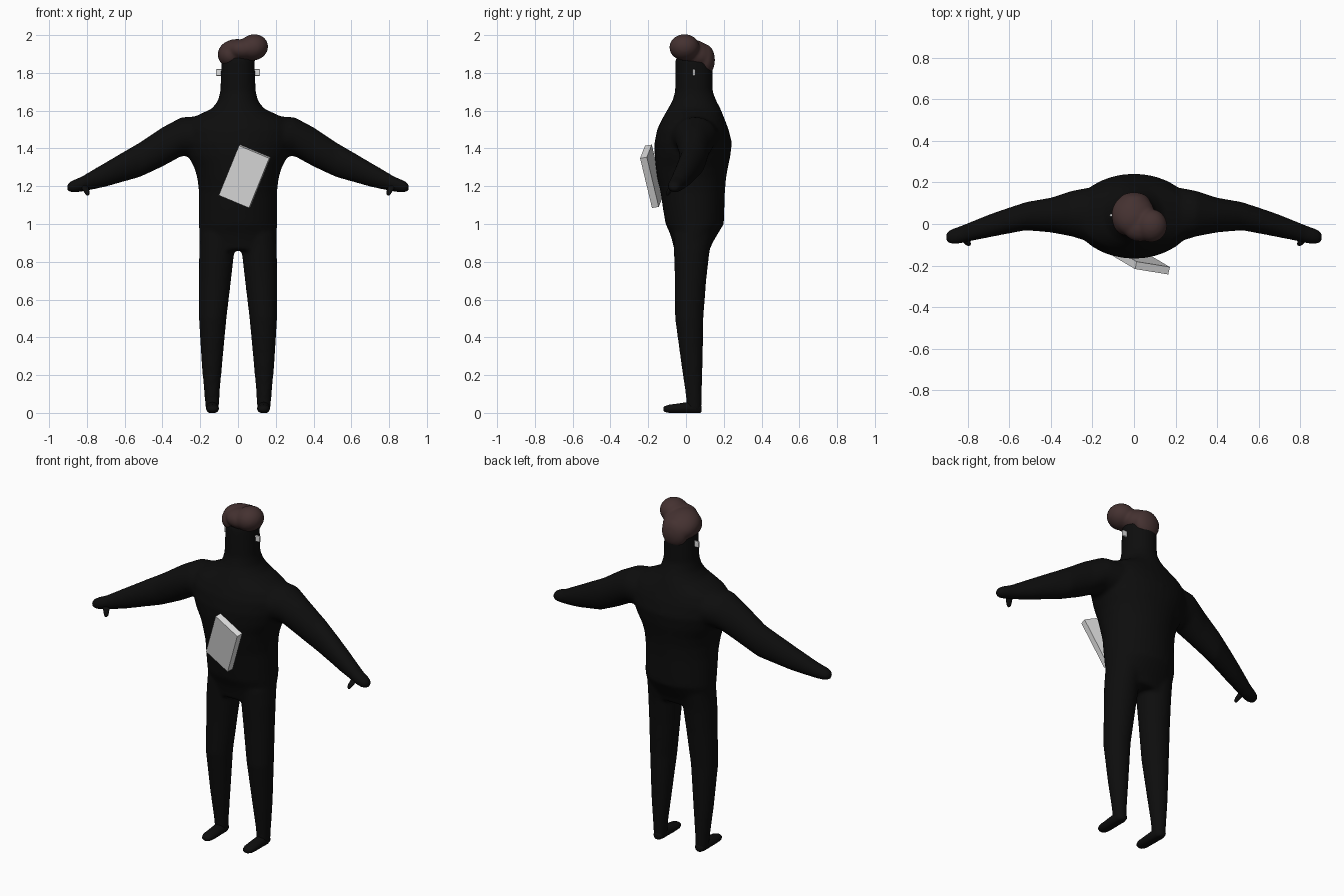
import bpy, bmesh, math
from mathutils import Vector, Matrix


def material(name, rgb):
    m = bpy.data.materials.new(name)
    m.diffuse_color = (*rgb, 1)
    return m


BLACK = material("black cloth", (0.004, 0.004, 0.004))
BROWN = material("dark brown hair", (0.058, 0.031, 0.030))
GREY = material("light grey", (0.75, 0.75, 0.75))


def finish(name, bm, mat, smooth=True):
    bmesh.ops.recalc_face_normals(bm, faces=bm.faces)
    me = bpy.data.meshes.new(name)
    bm.to_mesh(me)
    bm.free()
    me.materials.append(mat)
    for p in me.polygons:
        p.use_smooth = smooth
    ob = bpy.data.objects.new(name, me)
    bpy.context.collection.objects.link(ob)
    return ob


def loft(bm, rings, axis, n=32, sx=1):
    """Ellipse rings (pos, centre a, radius a, centre b, radius b) along an axis."""
    loops = []
    for pos, ca, ra, cb, rb in rings:
        loop = []
        for i in range(n):
            t = 2 * math.pi * i / n
            a, b = ca + ra * math.cos(t), cb + rb * math.sin(t)
            x, y, z = {"x": (pos, a, b), "y": (a, pos, b), "z": (a, b, pos)}[axis]
            loop.append(bm.verts.new((x * sx, y, z)))
        loops.append(loop)
    for l0, l1 in zip(loops, loops[1:]):
        for i in range(n):
            j = (i + 1) % n
            bm.faces.new((l0[i], l0[j], l1[j], l1[i]))
    bm.faces.new(loops[0][::-1])
    bm.faces.new(loops[-1])
    bmesh.ops.recalc_face_normals(bm, faces=bm.faces)


def ball(bm, centre, radii, rot=Matrix()):
    m = Matrix.Translation(centre) @ rot @ Matrix.Diagonal((*radii, 1))
    bmesh.ops.create_uvsphere(bm, u_segments=32, v_segments=20, radius=1, matrix=m)


def fuse(ob, voxel, iterations):
    """Merge overlapping volumes into one soft skin."""
    r = ob.modifiers.new("fuse", "REMESH")
    r.mode = "VOXEL"
    r.voxel_size = voxel
    r.use_smooth_shade = True
    s = ob.modifiers.new("soften", "SMOOTH")
    s.factor = 0.5
    s.iterations = iterations


# body: trunk, neck and head as (z, front y, back y, half width)
trunk = [
    (0.86, -0.062, 0.125, 0.19), (0.90, -0.07, 0.14, 0.204), (0.95, -0.085, 0.17, 0.206),
    (1.00, -0.108, 0.20, 0.207), (1.08, -0.122, 0.203, 0.207), (1.17, -0.135, 0.206, 0.207),
    (1.24, -0.152, 0.212, 0.215), (1.30, -0.16, 0.222, 0.232), (1.36, -0.166, 0.235, 0.265),
    (1.43, -0.167, 0.243, 0.29), (1.50, -0.153, 0.226, 0.295), (1.55, -0.13, 0.207, 0.265),
    (1.58, -0.113, 0.195, 0.205), (1.61, -0.096, 0.183, 0.14), (1.65, -0.073, 0.162, 0.107),
    (1.70, -0.058, 0.142, 0.094), (1.80, -0.057, 0.142, 0.090), (1.87, -0.055, 0.138, 0.088),
    (1.92, -0.03, 0.11, 0.06)]
# legs as (z, centre x, radius x, centre y, radius y)
leg = [
    (0.01, 0.136, 0.035, 0.044, 0.038), (0.10, 0.138, 0.040, 0.041, 0.043),
    (0.25, 0.138, 0.054, 0.032, 0.056), (0.50, 0.134, 0.073, 0.017, 0.075),
    (0.70, 0.122, 0.085, 0.024, 0.083), (0.85, 0.113, 0.093, 0.030, 0.094),
    (0.95, 0.105, 0.096, 0.040, 0.105)]
# arms and mitten hands as (x, centre y, radius y, centre z, radius z)
arm = [
    (0.12, 0.04, 0.13, 1.46, 0.10), (0.22, 0.045, 0.13, 1.465, 0.105),
    (0.30, 0.05, 0.11, 1.462, 0.103), (0.40, 0.043, 0.084, 1.408, 0.104),
    (0.52, 0.038, 0.068, 1.340, 0.092), (0.62, 0.012, 0.061, 1.297, 0.077),
    (0.70, -0.01, 0.055, 1.262, 0.065), (0.78, -0.034, 0.047, 1.230, 0.050),
    (0.83, -0.050, 0.043, 1.210, 0.040), (0.87, -0.060, 0.039, 1.200, 0.034),
    (0.895, -0.063, 0.030, 1.195, 0.026), (0.905, -0.063, 0.017, 1.193, 0.014)]

bm = bmesh.new()
loft(bm, [(z, 0, rx, (f + b) / 2, (b - f) / 2) for z, f, b, rx in trunk], "z")
for s in (1, -1):
    loft(bm, leg, "z", sx=s)
    loft(bm, arm, "x", sx=s)
fuse(finish("body", bm, BLACK), 0.011, 7)

# feet and thumbs
foot = [
    (-0.12, 0.134, 0.012, 0.022, 0.008), (-0.112, 0.134, 0.024, 0.022, 0.014),
    (-0.09, 0.135, 0.033, 0.023, 0.020), (-0.04, 0.135, 0.034, 0.025, 0.024),
    (0.01, 0.136, 0.033, 0.028, 0.028), (0.05, 0.136, 0.033, 0.026, 0.026),
    (0.075, 0.136, 0.024, 0.024, 0.022), (0.082, 0.136, 0.012, 0.024, 0.014)]
for s, side in ((1, "left"), (-1, "right")):
    bm = bmesh.new()
    loft(bm, foot, "y", 24, s)
    for v in bm.verts:  # flat sole
        v.co.z = max(0.0, v.co.z * 1.1 - 0.004)
    finish(side + "_foot", bm, BLACK)

    bm = bmesh.new()
    loft(bm, [(1.152, 0.797, 0.005, -0.098, 0.005), (1.158, 0.797, 0.011, -0.096, 0.010),
              (1.175, 0.803, 0.016, -0.088, 0.014), (1.20, 0.815, 0.020, -0.070, 0.018)],
         "z", 16, s)
    finish(side + "_thumb", bm, BLACK)

    # ear studs
    bm = bmesh.new()
    bmesh.ops.create_cube(bm, size=1, matrix=Matrix.Translation((s * 0.1, 0.042, 1.802))
                          @ Matrix.Diagonal((0.034, 0.014, 0.036, 1)))
    stud = finish(side + "_ear_stud", bm, GREY, False)
    bev = stud.modifiers.new("round", "BEVEL")
    bev.width, bev.segments = 0.005, 2

# hair: cap, swept quiff and nape
bm = bmesh.new()
ball(bm, (-0.004, 0.045, 1.898), (0.104, 0.108, 0.076), Matrix.Rotation(math.radians(-22), 4, "X"))
ball(bm, (0.082, -0.008, 1.935), (0.078, 0.080, 0.069), Matrix.Rotation(math.radians(-15), 4, "Y"))
ball(bm, (0.03, -0.015, 1.925), (0.085, 0.070, 0.055))
ball(bm, (-0.04, 0.03, 1.895), (0.066, 0.085, 0.066))
ball(bm, (0.0, 0.105, 1.868), (0.078, 0.048, 0.082))
fuse(finish("hair", bm, BROWN), 0.008, 6)

# book held flat on the chest, tilted
top, right, low = (Vector(p) for p in
                   ((0.005, -0.217, 1.415), (0.165, -0.243, 1.348), (0.058, -0.18, 1.085)))
depth = (right - top).cross(low - right).normalized() * 0.037
if depth.y < 0:
    depth.negate()
bm = bmesh.new()
front = [bm.verts.new(p) for p in (top, right, low, top + low - right)]
back = [bm.verts.new(v.co + depth) for v in front]
bm.faces.new(front)
bm.faces.new(back[::-1])
for i in range(4):
    j = (i + 1) % 4
    bm.faces.new((front[i], back[i], back[j], front[j]))
finish("book", bm, GREY, False)
